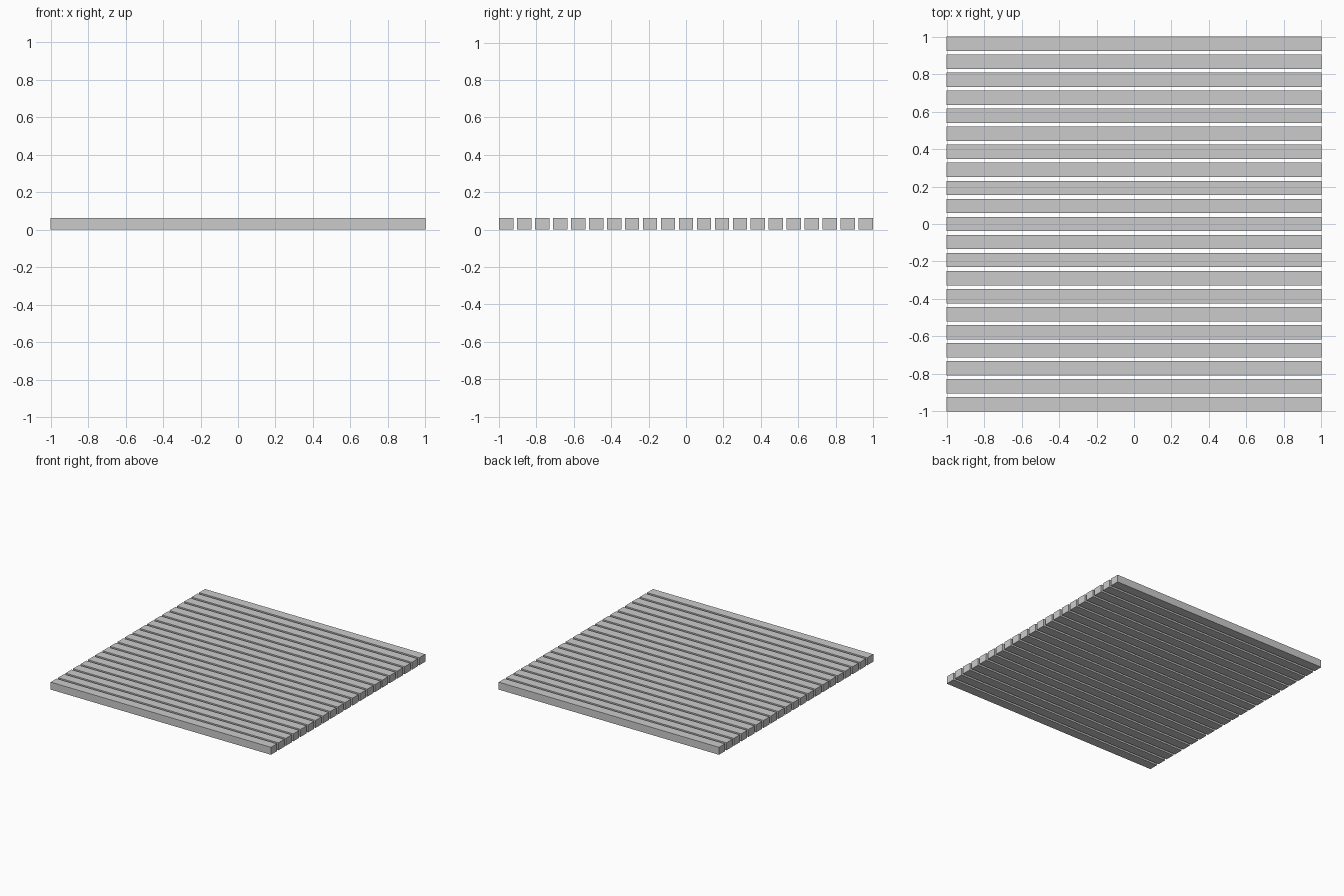
import bpy

if "Cube" in bpy.data.objects:
    bpy.data.objects.remove(bpy.data.objects["Cube"])

COUNT = 21
WIDTH = 2 / 26          # slat width; gaps are a quarter of this
PITCH = WIDTH * 1.25
HEIGHT = WIDTH * 0.8
LENGTH = 2.0

# Row of identical, separate deck slats running along x
for i in range(COUNT):
    y = (i - (COUNT - 1) / 2) * PITCH
    bpy.ops.mesh.primitive_cube_add(size=1, location=(0, y, HEIGHT / 2))
    slat = bpy.context.object
    slat.name = f"slat_{i + 1:02d}"
    slat.scale = (LENGTH, WIDTH, HEIGHT)
    bpy.ops.object.transform_apply(location=False, rotation=False, scale=True)
